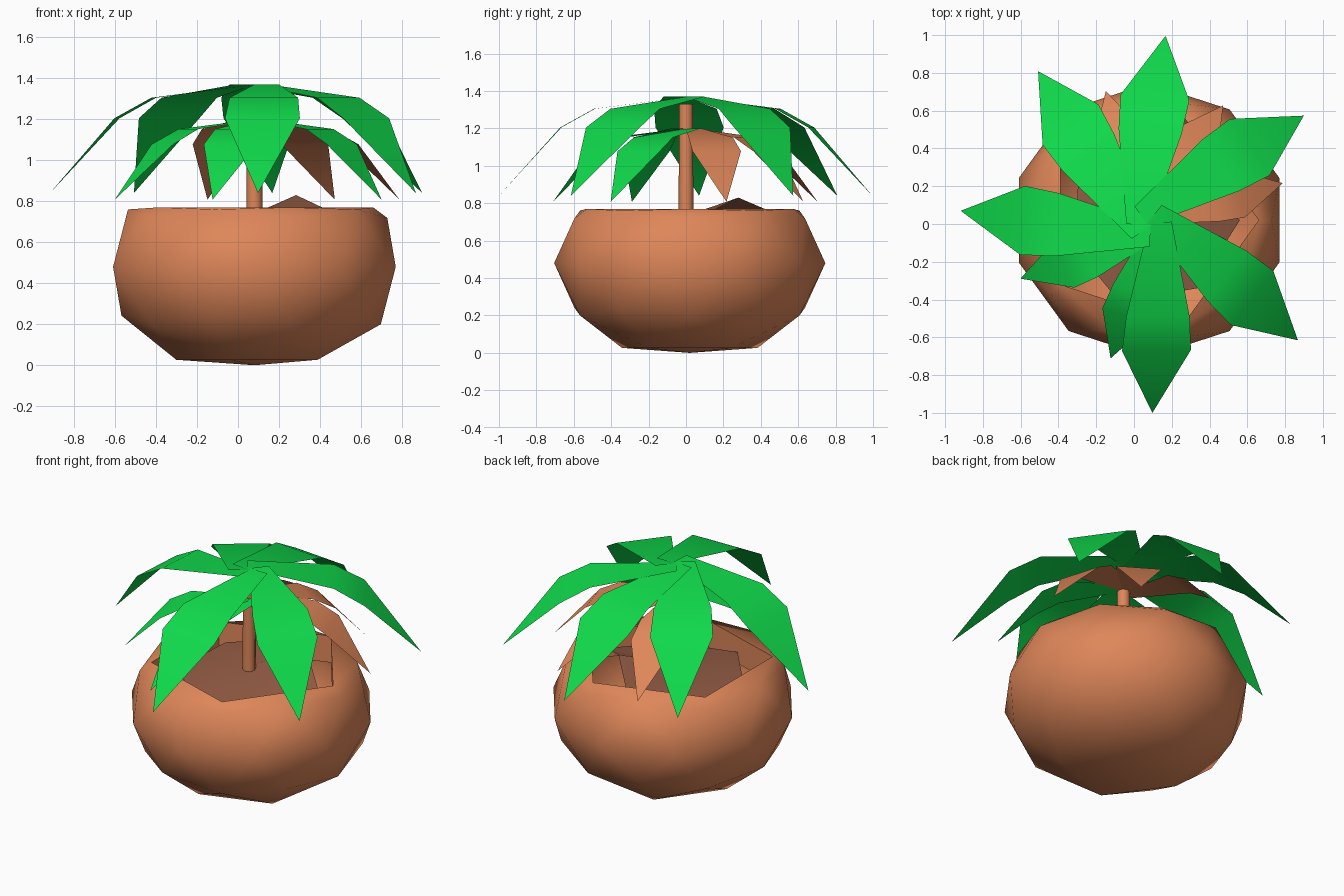
import bpy, bmesh, math
from mathutils import Vector

if "Cube" in bpy.data.objects:
    bpy.data.objects.remove(bpy.data.objects["Cube"])

CX, CY = 0.08, 0.02


def material(name, rgb):
    m = bpy.data.materials.new(name)
    m.diffuse_color = (*rgb, 1)
    m.use_nodes = True
    m.node_tree.nodes["Principled BSDF"].inputs["Base Color"].default_value = m.diffuse_color
    return m


CLAY = material("clay", (0.73, 0.24, 0.10))
GREEN = material("leaf_green", (0.005, 0.70, 0.07))
SOIL = material("soil_brown", (0.30, 0.11, 0.06))


def finish(name, bm, mat, angle=50):
    me = bpy.data.meshes.new(name)
    bm.to_mesh(me)
    bm.free()
    ob = bpy.data.objects.new(name, me)
    bpy.context.collection.objects.link(ob)
    me.materials.append(mat)
    bpy.ops.object.select_all(action='DESELECT')
    ob.select_set(True)
    bpy.context.view_layer.objects.active = ob
    bpy.ops.object.shade_smooth_by_angle(angle=math.radians(angle))
    return ob


# Pot: squashed icosphere, top removed, pentagonal rim widened and flattened
bm = bmesh.new()
bmesh.ops.create_icosphere(bm, subdivisions=2, radius=1)
bmesh.ops.delete(bm, geom=[v for v in bm.verts if v.co.z > 0.95], context='VERTS')
for v in bm.verts:
    x, y, z = v.co
    if z > 0.8:
        k = 0.58 / math.hypot(x, y)
        v.co = (CX + x * k, CY + y * k, 0.77)
    else:
        v.co = (CX + x * 0.725, CY + y * 0.725, max(0, 0.48 + z * 0.533))
# Inner wall below the rim
rim = [e for e in bm.edges if e.is_boundary]
new = bmesh.ops.extrude_edge_only(bm, edges=rim)["geom"]
for v in new:
    if isinstance(v, bmesh.types.BMVert):
        v.co.z = 0.60
finish("pot", bm, CLAY)

# Soil: uneven low-poly mound, highest at the back right
bm = bmesh.new()
mid = bm.verts.new((CX, CY, 0.74))
ring = []
for deg, r, z in [(0, 0.48, 0.70), (52, 0.33, 0.83), (90, 0.47, 0.74), (144, 0.46, 0.69),
                  (200, 0.42, 0.69), (250, 0.46, 0.68), (305, 0.44, 0.66)]:
    a = math.radians(deg)
    ring.append(bm.verts.new((CX + r * math.cos(a), CY + r * math.sin(a), z)))
for i, v in enumerate(ring):
    bm.faces.new((mid, v, ring[(i + 1) % len(ring)]))
finish("soil", bm, SOIL, 20)

# Trunk
bm = bmesh.new()
bmesh.ops.create_cone(bm, cap_ends=True, segments=8, radius1=0.04, radius2=0.037, depth=0.65)
bmesh.ops.translate(bm, verts=bm.verts, vec=(CX, 0, 1.005))
finish("trunk", bm, CLAY)

# Leaf cross-sections: distance out, one edge, other edge, drop
LEAF = [(-0.01, 0.0, 0.12, 0.0), (0.49, -0.13, 0.205, 0.065), (0.67, -0.155, 0.21, 0.165)]
TIP = (1.0, 0.0, 0.53)


def leaf(name, deg, scale, top, mat):
    a = math.radians(deg)
    out = Vector((math.cos(a), math.sin(a), 0))
    side = Vector((-math.sin(a), math.cos(a), 0))
    bm = bmesh.new()

    def point(r, v, drop):
        p = (out * r + side * v) * scale
        return bm.verts.new((CX + p.x, p.y, top - drop * scale))

    rows = [(point(r, v0, d), point(r, v1, d)) for r, v0, v1, d in LEAF]
    for (a0, a1), (b0, b1) in zip(rows, rows[1:]):
        bm.faces.new((a0, b0, b1, a1))
    bm.faces.new((rows[-1][0], point(*TIP), rows[-1][1]))
    finish(name, bm, mat, 40)


# Upper crown, then a smaller turned copy below it with three dried leaves
for i, deg in enumerate((85, 126, 176, 271, 322, 35)):
    leaf(f"upper_leaf_{i + 1}", deg, 1.0, 1.37, GREEN)
    leaf(f"lower_leaf_{i + 1}", deg - 68, 0.74, 1.20, CLAY if i < 3 else GREEN)
